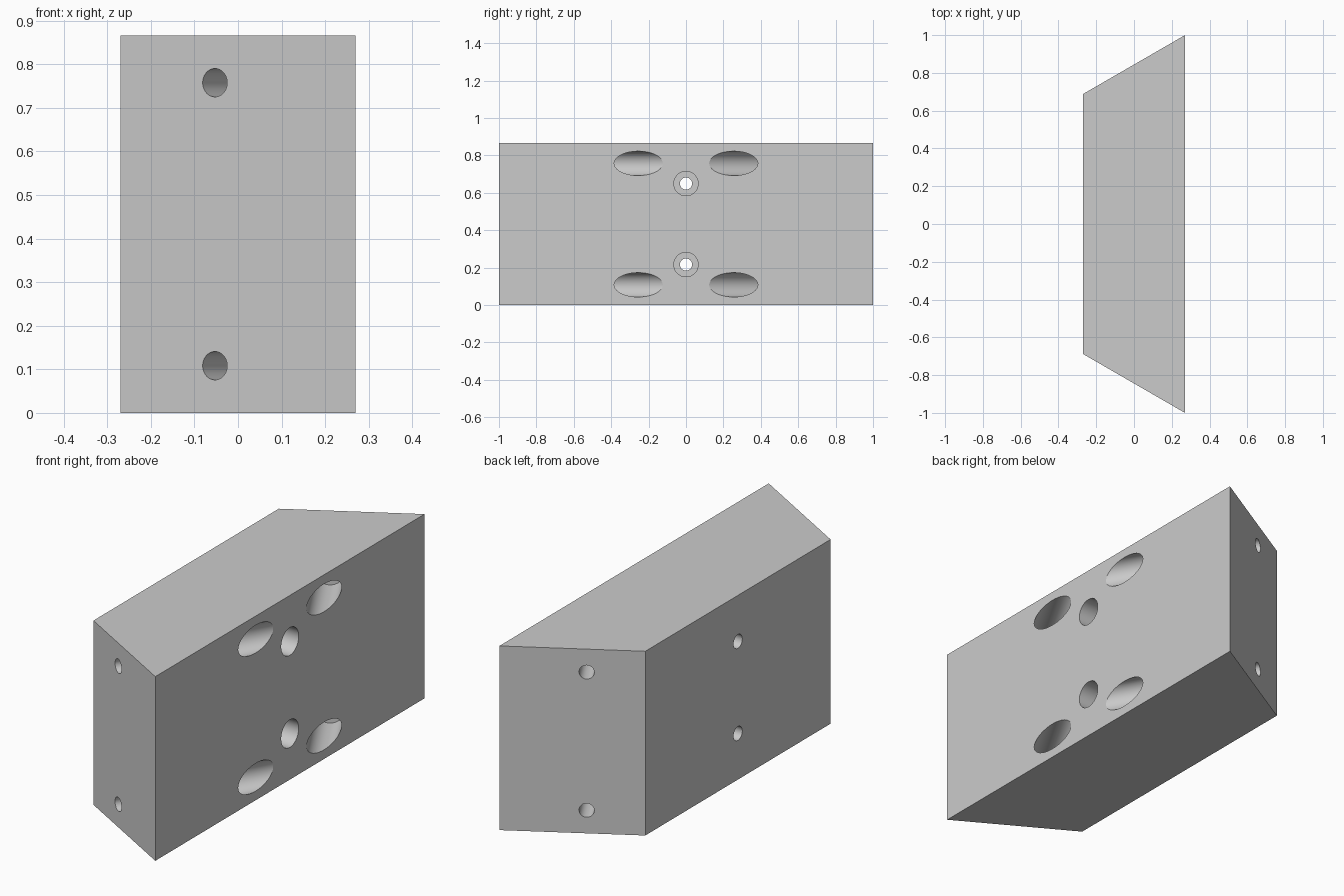
import bpy, bmesh, math
from mathutils import Vector

if "Cube" in bpy.data.objects:
    bpy.data.objects.remove(bpy.data.objects["Cube"])

HALF_X, HEIGHT = 0.27, 0.866
SLOPE = math.radians(30)
WIDE = 1.0
NARROW = WIDE - 2 * HALF_X * math.tan(SLOPE)
SMALL, LARGE = 0.0325, 0.065      # screw hole and counterbore radii
BORE_DEPTH = 0.27
SEGMENTS = 64

grey = bpy.data.materials.new("plain grey")
grey.use_nodes = True
grey.diffuse_color = (0.6, 0.6, 0.6, 1)
grey.node_tree.nodes["Principled BSDF"].inputs["Base Color"].default_value = (0.6, 0.6, 0.6, 1)


def make_object(name, bm):
    bmesh.ops.recalc_face_normals(bm, faces=bm.faces)
    mesh = bpy.data.meshes.new(name)
    bm.to_mesh(mesh)
    bm.free()
    mesh.materials.append(grey)
    obj = bpy.data.objects.new(name, mesh)
    bpy.context.collection.objects.link(obj)
    return obj


def stepped_cutter(name, mouth, direction, length):
    """Counterbore at the mouth, narrowing to a screw hole that runs through."""
    profile = [(-0.2, LARGE), (BORE_DEPTH, LARGE), (BORE_DEPTH, SMALL), (length + 0.1, SMALL)]
    bm = bmesh.new()
    rings = []
    for z, r in profile:
        rings.append([bm.verts.new((r * math.cos(a), r * math.sin(a), z))
                      for a in (math.tau * i / SEGMENTS for i in range(SEGMENTS))])
    for low, high in zip(rings, rings[1:]):
        for i in range(SEGMENTS):
            j = (i + 1) % SEGMENTS
            bm.faces.new((low[i], low[j], high[j], high[i]))
    bm.faces.new(rings[0])
    bm.faces.new(rings[-1])
    turn = Vector((0, 0, 1)).rotation_difference(direction).to_matrix()
    bmesh.ops.transform(bm, matrix=turn.to_4x4(), verts=bm.verts)
    bmesh.ops.translate(bm, vec=mouth, verts=bm.verts)
    cutter = make_object(name, bm)
    cutter.hide_render = True
    return cutter


# Trapezoid block, wide on the +x side
bm = bmesh.new()
outline = [(-HALF_X, -NARROW), (HALF_X, -WIDE), (HALF_X, WIDE), (-HALF_X, NARROW)]
base = bm.faces.new([bm.verts.new((x, y, 0)) for x, y in outline])
top = bmesh.ops.extrude_face_region(bm, geom=[base])
bmesh.ops.translate(bm, vec=(0, 0, HEIGHT),
                    verts=[v for v in top["geom"] if isinstance(v, bmesh.types.BMVert)])
block = make_object("mounting_block", bm)

# Straight holes through the middle, angled holes square to the sloping ends
cutters = []
for z in (HEIGHT / 4, HEIGHT * 3 / 4):
    cutters.append(stepped_cutter("straight_hole_cutter", Vector((HALF_X, 0, z)),
                                  Vector((-1, 0, 0)), 2 * HALF_X))
for z in (HEIGHT / 8, HEIGHT * 7 / 8):
    for side in (-1, 1):
        inward = Vector((-math.sin(SLOPE), side * math.cos(SLOPE), 0))
        cutters.append(stepped_cutter("angled_hole_cutter", Vector((HALF_X, side * 0.254, z)),
                                      inward, 0.65))

bpy.ops.object.select_all(action="DESELECT")
bpy.context.view_layer.objects.active = block
block.select_set(True)
for cutter in cutters:
    cut = block.modifiers.new("hole", "BOOLEAN")
    cut.operation = "DIFFERENCE"
    cut.solver = "EXACT"
    cut.object = cutter
    bpy.ops.object.modifier_apply(modifier=cut.name)
    bpy.data.objects.remove(cutter)

bpy.ops.object.shade_smooth_by_angle(angle=math.radians(20))
